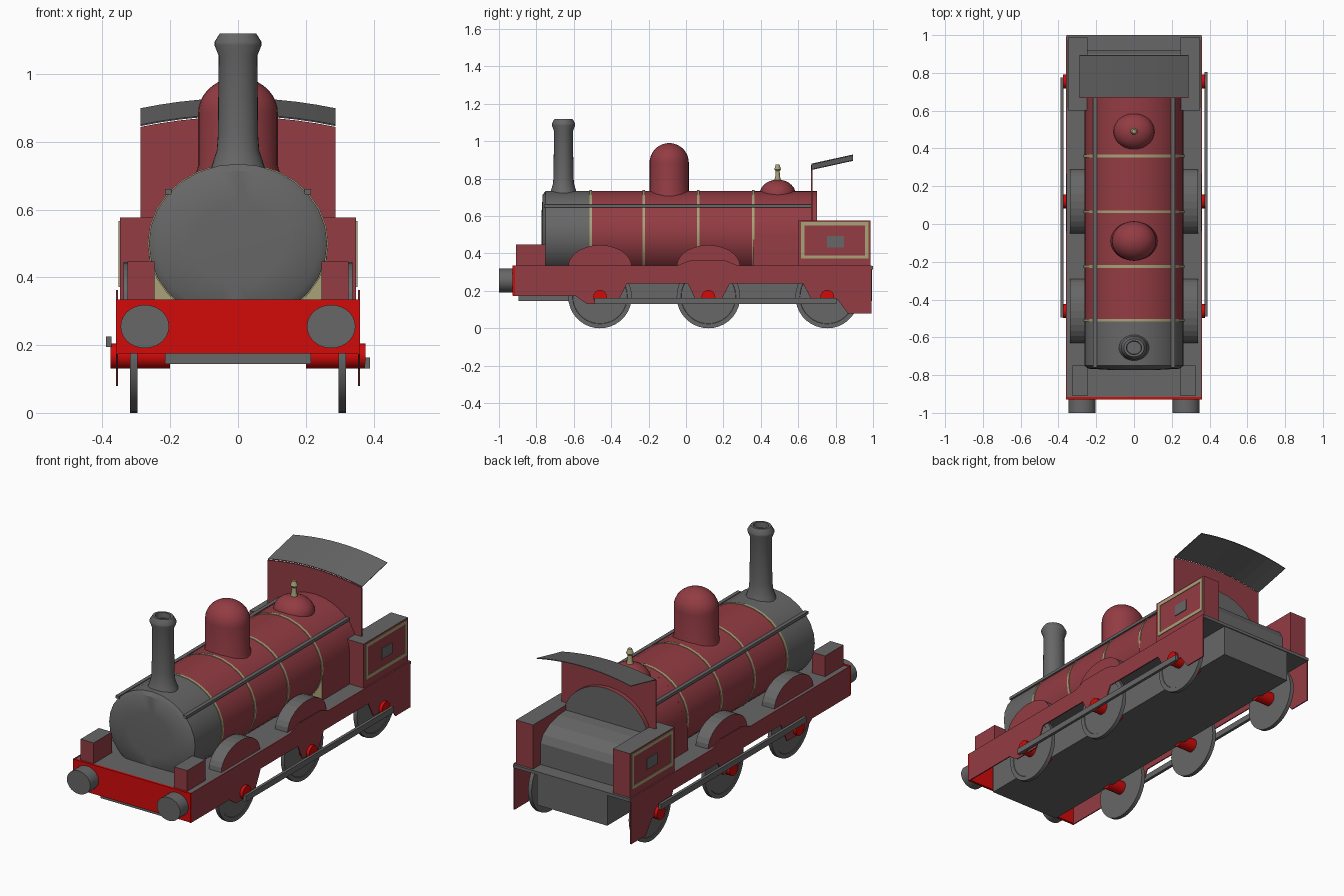
import bpy, bmesh
from math import sin, cos, pi, radians

cube = bpy.data.objects.get("Cube")
if cube:
    bpy.data.objects.remove(cube, do_unlink=True)


def material(name, rgb):
    m = bpy.data.materials.new(name)
    m.use_nodes = True
    m.diffuse_color = (*rgb, 1)
    m.node_tree.nodes["Principled BSDF"].inputs["Base Color"].default_value = (*rgb, 1)
    return m


MAROON = material("maroon", (0.29, 0.045, 0.056))
GREY = material("grey", (0.135, 0.135, 0.135))
SCARLET = material("scarlet", (0.65, 0.003, 0.003))
BRASS = material("brass", (0.40, 0.36, 0.19))
WIDE = 1.12   # round parts are a little wider than they are tall


def finish(name, bm, mats, rule=None, smooth=False):
    bmesh.ops.recalc_face_normals(bm, faces=bm.faces)
    bm.normal_update()
    if rule:
        for f in bm.faces:
            f.material_index = rule(f)
    mesh = bpy.data.meshes.new(name)
    bm.to_mesh(mesh)
    bm.free()
    for m in mats:
        mesh.materials.append(m)
    ob = bpy.data.objects.new(name, mesh)
    bpy.context.collection.objects.link(ob)
    if smooth:
        bpy.ops.object.select_all(action='DESELECT')
        ob.select_set(True)
        bpy.context.view_layer.objects.active = ob
        bpy.ops.object.shade_smooth_by_angle(angle=radians(35))
    return ob


def faces_up(f):
    return 1 if f.normal.z > 0.7 else 0


def box(name, x, y, z, mats, rule=None):
    bm = bmesh.new()
    bmesh.ops.create_cube(bm, size=1)
    for v in bm.verts:
        for i, (lo, hi) in enumerate((x, y, z)):
            v.co[i] = hi if v.co[i] > 0 else lo
    return finish(name, bm, mats, rule)


def prism(name, outline, axis, lo, hi, mats, rule=None, smooth=False):
    """Extrude an outline: (y, z) along x or (x, z) along y."""
    bm = bmesh.new()
    rings = []
    for d in (lo, hi):
        rings.append([bm.verts.new((d, a, b) if axis == "x" else (a, d, b)) for a, b in outline])
    n = len(outline)
    for ring in rings:
        bm.faces.new(ring)
    for i in range(n):
        j = (i + 1) % n
        bm.faces.new((rings[0][i], rings[0][j], rings[1][j], rings[1][i]))
    return finish(name, bm, mats, rule, smooth)


def lathe(name, profile, centre, axis, mats, rule=None, sides=28):
    """Revolve (radius, distance) pairs about an axis; both ends are capped."""
    bm = bmesh.new()
    cx, cy, cz = centre
    rings = []
    for r, h in profile:
        ring = []
        for i in range(sides):
            a = 2 * pi * i / sides
            c, s = r * cos(a), r * sin(a)
            p = {"x": (h, c, s), "y": (WIDE * c, h, s), "z": (WIDE * c, s, h)}[axis]
            ring.append(bm.verts.new((cx + p[0], cy + p[1], cz + p[2])))
        rings.append(ring)
    for a, b in zip(rings, rings[1:]):
        for i in range(sides):
            j = (i + 1) % sides
            bm.faces.new((a[i], a[j], b[j], b[i]))
    bm.faces.new(rings[0])
    bm.faces.new(rings[-1])
    return finish(name, bm, mats, rule, True)


# Chassis and running plate
box("chassis", (-0.215, 0.215), (-0.895, 0.995), (0.145, 0.315), [GREY])
box("running_plate", (-0.358, 0.358), (-0.92, 1.0), (0.315, 0.332), [GREY])
box("buffer_beam", (-0.36, 0.36), (-0.928, -0.915), (0.175, 0.335), [SCARLET])

# Boiler with smokebox, bands and firebox
R, CZ = 0.235, 0.5
lathe("boiler", [(0.12, -0.772), (0.215, -0.766), (R, -0.75), (R, -0.51), (R, 0.4)],
      (0, 0, CZ), "y", [MAROON, GREY],
      lambda f: 1 if f.calc_center_median().y < -0.51 else 0)
for i, y in enumerate((-0.51, -0.225, 0.065, 0.36)):
    lathe(f"boiler_band_{i + 1}", [(R + 0.003, -0.007), (R + 0.003, 0.007)], (0, y, CZ), "y", [BRASS])
arch = [(WIDE * R * cos(pi * i / 16), CZ + R * sin(pi * i / 16)) for i in range(17)]
arch += [(-WIDE * R, 0.33), (WIDE * R, 0.33)]


def firebox_colour(f):
    return 1 if f.normal.y > 0.9 else 2 if f.normal.y < -0.9 else 0


prism("firebox", arch, "y", 0.357, 0.70, [MAROON, GREY, BRASS], firebox_colour, True)

# Chimney, dome and safety valve
lathe("chimney", [(0.078, 0.70), (0.066, 0.74), (0.056, 0.775), (0.053, 0.82), (0.051, 1.055),
                  (0.062, 1.085), (0.062, 1.095), (0.048, 1.12), (0.036, 1.12), (0.034, 1.09)],
      (0, -0.655, 0), "z", [GREY])
cap = [(0.105 * cos(pi * i / 18), 0.885 + 0.105 * sin(pi * i / 18)) for i in range(9)]
lathe("steam_dome", [(0.115, 0.69), (0.105, 0.73)] + cap + [(0.005, 0.99)], (0, -0.09, 0), "z", [MAROON])
cap = [(0.097 * cos(pi * i / 14), 0.715 + 0.08 * sin(pi * i / 14)) for i in range(7)]
lathe("valve_dome", [(0.097, 0.68)] + cap + [(0.005, 0.795)], (0, 0.49, 0), "z", [MAROON])
lathe("safety_valve", [(0.02, 0.78), (0.012, 0.815), (0.011, 0.84), (0.018, 0.85), (0.01, 0.875)],
      (0, 0.49, 0), "z", [BRASS], sides=12)

# Cab front plate, roof and rear bunker
HALF = 0.288
steps = [HALF * (i / 5 - 1) for i in range(11)]


def crown(x):
    return 0.88 - 0.03 * (x / HALF) ** 2


prism("cab_front", [(-HALF, 0.33)] + [(x, crown(x) - 0.006) for x in steps] + [(HALF, 0.33)],
      "y", 0.667, 0.675, [MAROON])
bm = bmesh.new()
rows = [[bm.verts.new((x, y, crown(x) + 0.22 * (y - 0.67))) for x in steps] for y in (0.672, 0.893)]
for i in range(10):
    bm.faces.new((rows[0][i], rows[0][i + 1], rows[1][i + 1], rows[1][i]))
roof = finish("cab_roof", bm, [GREY])
thick = roof.modifiers.new("thickness", "SOLIDIFY")
thick.thickness = 0.004
prism("rear_bunker", [(0.69, 0.33), (0.69, 0.55), (0.76, 0.545), (0.84, 0.525), (0.90, 0.49), (0.92, 0.45),
                      (0.92, 0.33)], "x", -0.245, 0.245, [GREY])

# Outside frame outline, with a low rise over the middle axle
frame = [(-0.925, 0.335), (-0.925, 0.172), (-0.59, 0.172), (-0.53, 0.13), (-0.37, 0.13), (-0.315, 0.24),
         (0.01, 0.24), (0.05, 0.155), (0.19, 0.155), (0.235, 0.24), (0.625, 0.24), (0.67, 0.155),
         (0.81, 0.155), (0.865, 0.08), (0.993, 0.08), (0.993, 0.335), (0.28, 0.335), (0.21, 0.362),
         (0.02, 0.362), (-0.05, 0.335)]
AXLES = (-0.46, 0.12, 0.755)

for side, s in (("left", 1), ("right", -1)):
    def span(a, b):
        return tuple(sorted((s * a, s * b)))

    prism(f"{side}_frame", frame, "x", *span(0.354, 0.36), [MAROON])

    # Handrail along the boiler
    box(f"{side}_handrail", span(0.196, 0.216), (-0.76, 0.67), (0.645, 0.661), [GREY])

    # Front sandbox
    shift = 0.01 * s
    sx = span(0.236 + s * shift, 0.316 + s * shift)
    sx = (sx[0] + shift * (1 - s * s), sx[1])
    box(f"{side}_sandbox", sx, (-0.91, -0.75), (0.33, 0.447), [MAROON, GREY], faces_up)

    # Buffer
    lathe(f"{side}_buffer", [(0.064, -1.0), (0.064, -0.925)], (s * 0.275, 0, 0.255), "y", [GREY])

    # Wheels, axle ends and splashers
    for n, y in enumerate(AXLES):
        lathe(f"{side}_wheel_{n + 1}",
              [(0.17, 0.297 * s), (0.17, 0.319 * s), (0.147, 0.319 * s), (0.145, 0.316 * s)],
              (0, y, 0.17), "x", [GREY], sides=36)
        lathe(f"{side}_axle_end_{n + 1}", [(0.037, 0.20 * s), (0.037, 0.377 * s)],
              (0, y, 0.168), "x", [SCARLET], sides=16)
        if n < 2:
            hump = [(y - 0.17 * cos(pi * i / 14), 0.33 + 0.115 * sin(pi * i / 14)) for i in range(15)]
            prism(f"{side}_splasher_{n + 1}", hump, "x", *span(0.262, 0.338), [GREY, MAROON],
                  lambda f: 1 if abs(f.normal.x) > 0.9 else 0)

    # Coupling rod, set at a different crank angle on each side
    y0, z0 = (0.02, 0.147) if s > 0 else (-0.01, 0.21)
    box(f"{side}_coupling_rod", span(0.374, 0.39), (-0.495 + max(y0, 0) * 0.3, 0.785 + y0),
        (z0 - 0.016, z0 + 0.016), [GREY])

    # Cab side tank with a lined panel and a small plate
    box(f"{side}_side_tank", span(0.245, 0.349), (0.60, 0.987), (0.33, 0.576), [MAROON, GREY], faces_up)
    for part, y, z in (("top", (0.615, 0.975), (0.549, 0.567)), ("bottom", (0.615, 0.975), (0.372, 0.39)),
                       ("front", (0.615, 0.633), (0.39, 0.549)), ("rear", (0.957, 0.975), (0.39, 0.549))):
        box(f"{side}_panel_line_{part}", span(0.349, 0.352), y, z, [BRASS])
    box(f"{side}_panel_plate", span(0.349, 0.353), (0.755, 0.845), (0.433, 0.493), [GREY])
